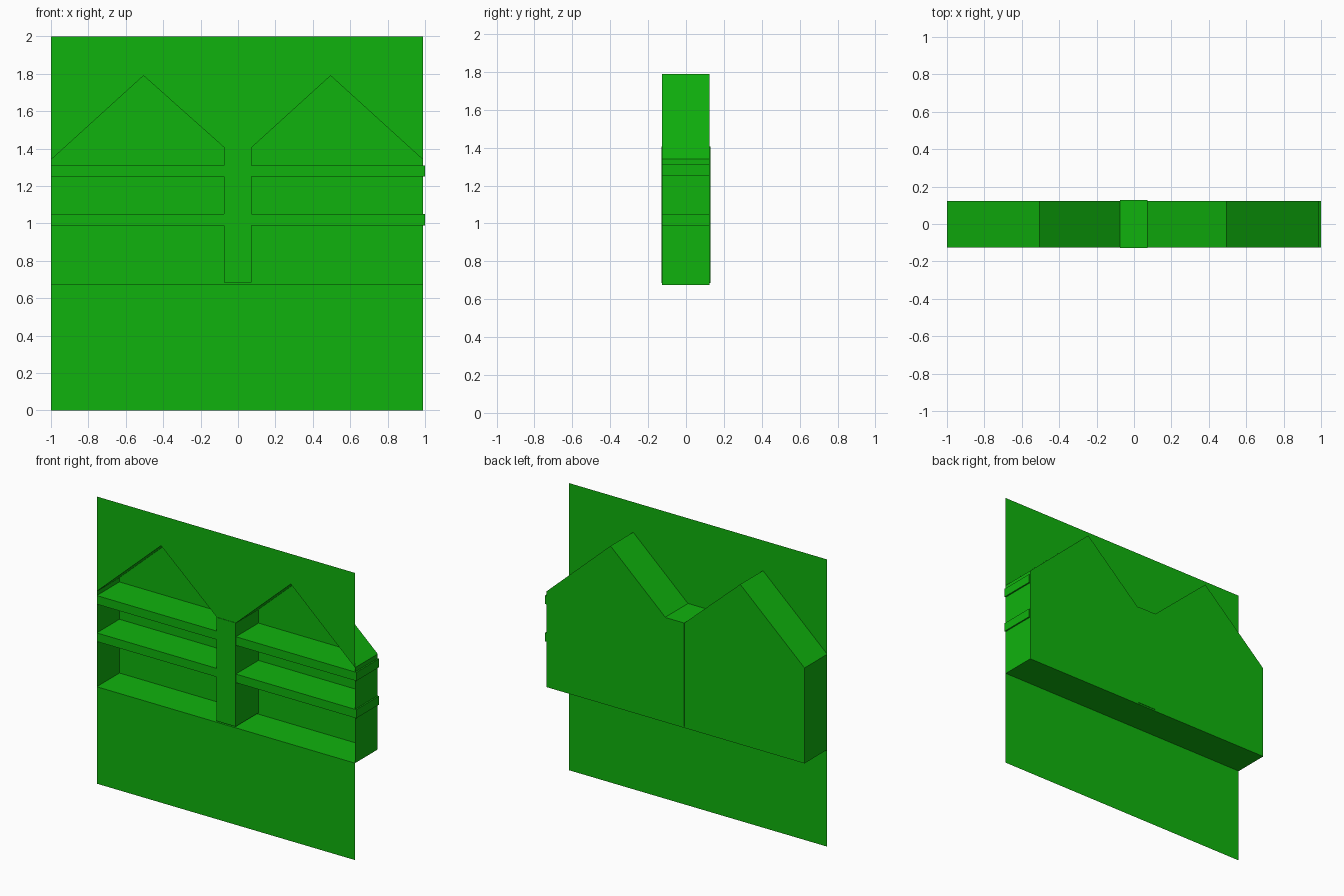
import bpy

cube = bpy.data.objects.get("Cube")
if cube:
    bpy.data.objects.remove(cube, do_unlink=True)

green = bpy.data.materials.new("leaf_green")
green.use_nodes = True
COLOUR = (0.005, 0.45, 0.004, 1)
green.diffuse_color = COLOUR
green.node_tree.nodes["Principled BSDF"].inputs["Base Color"].default_value = COLOUR

LEFT, RIGHT = -1.0, 0.99
FRONT, BACK = -0.126, 0.124
FLOOR, EAVE, RIDGE, TOP = 0.675, 1.34, 1.79, 2.0


def add_mesh(name, verts, faces):
    mesh = bpy.data.meshes.new(name)
    mesh.from_pydata(verts, [], faces)
    mesh.materials.append(green)
    obj = bpy.data.objects.new(name, mesh)
    bpy.context.collection.objects.link(obj)
    return obj


def add_box(name, x0, x1, y0, y1, z0, z1):
    bpy.ops.mesh.primitive_cube_add(
        size=1, location=((x0 + x1) / 2, (y0 + y1) / 2, (z0 + z1) / 2))
    obj = bpy.context.object
    obj.name = name
    obj.scale = (x1 - x0, y1 - y0, z1 - z0)
    obj.data.materials.append(green)


# Twin-gable roof line, from the left eave to the right eave
roof = [(LEFT, EAVE), (-0.505, RIDGE), (0, EAVE), (0.495, RIDGE), (RIGHT, EAVE)]
outline = [(RIGHT, FLOOR), (LEFT, FLOOR)] + roof
n = len(outline)

# Thin house shell: floor, walls, roof and back, open at the front
verts = [(x, y, z) for y in (FRONT, BACK) for x, z in outline]
sides = [(i, (i + 1) % n, (i + 1) % n + n, i + n) for i in range(n)]
add_mesh("house_shell", verts, sides + [tuple(range(2 * n - 1, n - 1, -1))])

# Flat sheet around the open front
lower = [(LEFT, 0), (RIGHT, 0), (RIGHT, FLOOR), (LEFT, FLOOR)]
upper = roof + [(RIGHT, TOP), (LEFT, TOP)]
add_mesh("front_sheet", [(x, FRONT, z) for x, z in lower + upper],
         [tuple(range(4)), tuple(range(4, 4 + len(upper)))])

# Shelves running the full width
for name, z in (("lower_shelf", 0.99), ("upper_shelf", 1.25)):
    add_box(name, LEFT, 1.0, FRONT, BACK - 0.001, z, z + 0.06)

# Post between the two gables
add_box("centre_post", -0.075, 0.072, -0.129, 0.128, 0.685, 1.407)
